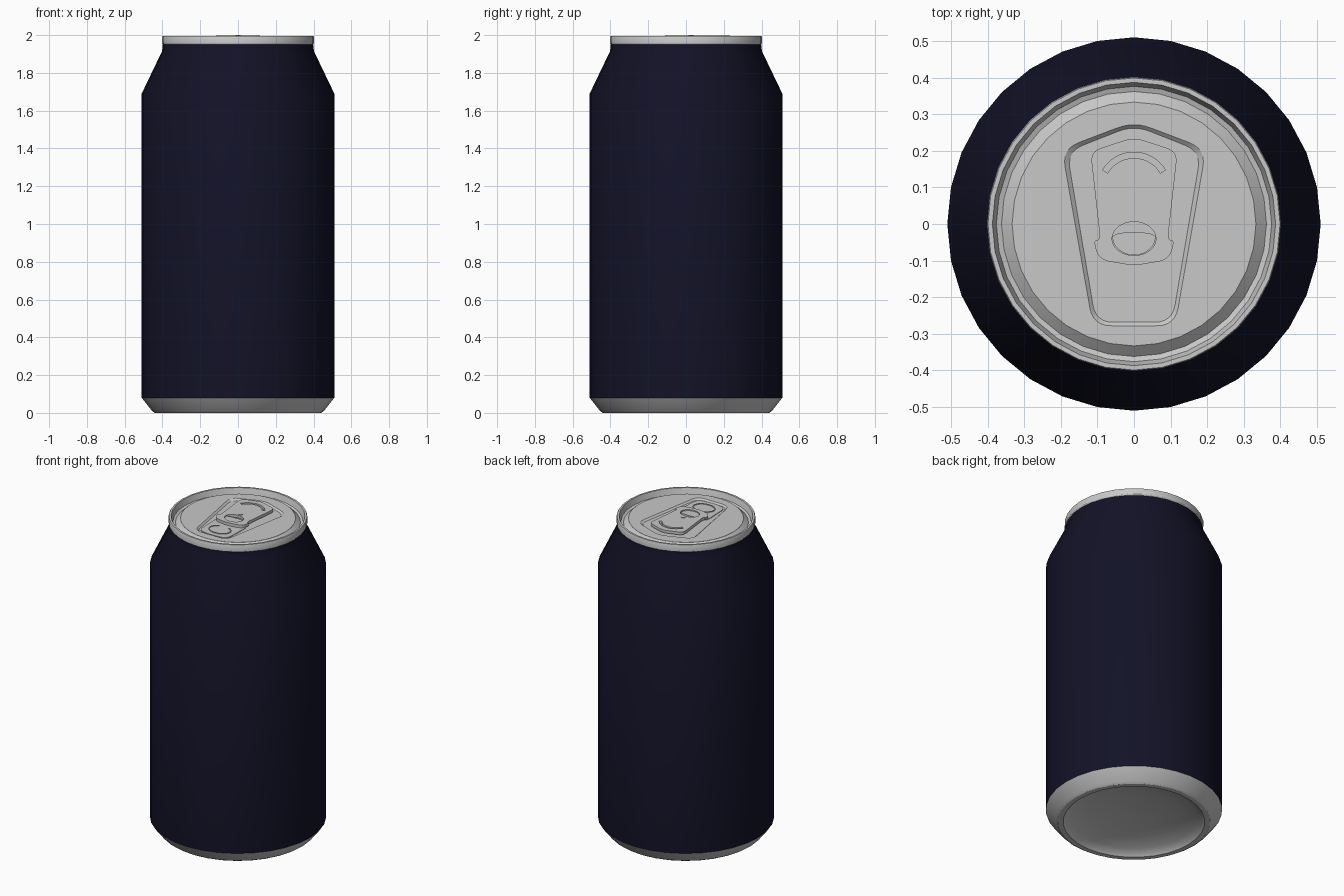
import bpy
import bmesh
from math import sin, cos, pi, radians
from mathutils import Vector

SEGMENTS = 32
PANEL_Z, FLOOR_Z, TAB_Z = 1.982, 1.972, 1.997

cube = bpy.data.objects.get("Cube")
if cube:
    bpy.data.objects.remove(cube, do_unlink=True)


def material(name, color, roughness):
    mat = bpy.data.materials.new(name)
    mat.use_nodes = True
    mat.diffuse_color = color
    shader = mat.node_tree.nodes["Principled BSDF"]
    shader.inputs["Base Color"].default_value = color
    shader.inputs["Roughness"].default_value = roughness
    return mat


navy = material("navy paint", (0.006, 0.006, 0.02, 1), 0.5)
silver = material("silver metal", (0.58, 0.58, 0.58, 1), 0.5)


def add_object(name, mesh, mat):
    mesh.name = name
    mesh.materials.clear()
    mesh.materials.append(mat)
    mesh.shade_smooth()
    mesh.set_sharp_from_angle(angle=radians(30))
    obj = bpy.data.objects.new(name, mesh)
    bpy.context.collection.objects.link(obj)
    return obj


def loft(name, rings, mat, cap=False):
    """Skin a list of equally long point rings."""
    bm = bmesh.new()
    loops = [[bm.verts.new(p) for p in ring] for ring in rings]
    count = len(loops[0])
    for a, b in zip(loops, loops[1:]):
        for i in range(count):
            j = (i + 1) % count
            bm.faces.new((a[i], a[j], b[j], b[i]))
    if cap:
        bm.faces.new(loops[-1])
    mesh = bpy.data.meshes.new(name)
    bm.to_mesh(mesh)
    bm.free()
    return add_object(name, mesh, mat)


def ellipse(cy, rx, ry, start=0, end=360, count=SEGMENTS):
    full = end - start == 360
    steps = count if full else count - 1
    angles = [radians(start + (end - start) * i / steps) for i in range(count)]
    return [(rx * cos(a), cy + ry * sin(a)) for a in angles]


def arc_band(cy, rx, ry, width, start, end):
    """Outline of a thin strip that follows an arc."""
    outer = ellipse(cy, rx + width / 2, ry + width / 2, start, end)
    inner = ellipse(cy, rx - width / 2, ry - width / 2, start, end)
    return outer + inner[::-1]


def lathe(name, profile, mat):
    rings = [[(x, y, z) for x, y in ellipse(0, r, r)] for r, z in profile]
    return loft(name, rings, mat, cap=profile[-1][0] < 0.1)


def rounded(half, radius, steps=6):
    """Mirror a half outline across x = 0 and round its corners."""
    mirrored = [(-x, y) for x, y in reversed(half) if x > 0]
    pts = [Vector(p) for p in half + mirrored]
    result = []
    for i, p in enumerate(pts):
        before, after = pts[i - 1] - p, pts[(i + 1) % len(pts)] - p
        a = p + before.normalized() * min(radius, before.length * 0.48)
        b = p + after.normalized() * min(radius, after.length * 0.48)
        for s in range(steps + 1):
            t = s / steps
            q = a * (1 - t) ** 2 + p * 2 * t * (1 - t) + b * t ** 2
            result.append((q.x, q.y))
    return result


def plate(name, outlines, bottom, top, mat=silver):
    """Flat plate; outlines after the first one are holes."""
    curve = bpy.data.curves.new(name, "CURVE")
    curve.dimensions = "2D"
    curve.fill_mode = "BOTH"
    curve.extrude = (top - bottom) / 2
    for outline in outlines:
        spline = curve.splines.new("POLY")
        spline.points.add(len(outline) - 1)
        for point, (x, y) in zip(spline.points, outline):
            point.co = (x, y, 0, 1)
        spline.use_cyclic_u = True
    helper = bpy.data.objects.new(name + " helper", curve)
    bpy.context.collection.objects.link(helper)
    depsgraph = bpy.context.evaluated_depsgraph_get()
    mesh = bpy.data.meshes.new_from_object(helper.evaluated_get(depsgraph))
    bpy.data.objects.remove(helper, do_unlink=True)
    bpy.data.curves.remove(curve)
    obj = add_object(name, mesh, mat)
    obj.location.z = (top + bottom) / 2
    return obj


# Painted wall with tapered shoulder and neck
lathe("can_body", [(0.51, 0.08), (0.51, 1.69), (0.402, 1.915), (0.398, 1.95)], navy)

# Bare metal base: chamfer, foot ring and inward dome
lathe("can_base", [(0.51, 0.08), (0.455, 0.01), (0.44, 0), (0.41, 0), (0.398, 0.012),
                   (0.36, 0.03), (0.27, 0.052), (0.15, 0.068), (0.02, 0.074)][::1], silver)

# Rolled rim, countersink groove and slope up to the lid panel
lathe("lid_rim", [(0.398, 1.95), (0.402, 1.956), (0.402, 1.99), (0.399, 1.996),
                  (0.387, 1.996), (0.376, 1.96), (0.362, 1.955), (0.332, PANEL_Z)], silver)

# Lid panel with a sunken tapered recess
recess = rounded([(0, 0.28), (0.197, 0.205), (0.112, -0.278)], 0.05)
plate("lid_panel", [ellipse(0, 0.333, 0.333), recess], PANEL_Z - 0.003, PANEL_Z)
loft("lid_recess", [[(x, y, PANEL_Z) for x, y in recess],
                    [(x * 0.93, y * 0.965, FLOOR_Z) for x, y in recess]], silver, cap=True)

# Scored opening with a raised bead
mouth = rounded([(0.107, -0.05), (0.1, -0.255), (0, -0.266)], 0.045)
plate("mouth_panel", [mouth], FLOOR_Z - 0.002, FLOOR_Z + 0.004)
plate("mouth_bead", [arc_band(-0.182, 0.068, 0.05, 0.006, 120, 420)],
      FLOOR_Z + 0.003, FLOOR_Z + 0.008)

# Pull tab with finger slot and rivet window
tab = rounded([(0, 0.237), (0.119, 0.198), (0.092, -0.045), (0.112, -0.045),
               (0.095, -0.098), (0, -0.114)], 0.03)
slot = arc_band(0.096, 0.092, 0.092, 0.016, 31, 149)
window = ellipse(-0.04, 0.06, 0.046)
plate("pull_tab", [tab, slot, window], FLOOR_Z + 0.007, TAB_Z)

# Tongue inside the window and the small button above it
tongue = ellipse(-0.034, 0.059, 0.051, 180, 360) + ellipse(-0.034, 0.057, 0.012, 2, 178)
plate("tab_tongue", [tongue], FLOOR_Z + 0.007, TAB_Z - 0.006)
plate("tab_button", [ellipse(0.026, 0.013, 0.013, count=16)], TAB_Z - 0.002, 2.0)

# Face the lathed shells outward: base and lid wind the same way as the wall
for name in ("can_body", "can_base", "lid_rim", "lid_recess"):
    mesh = bpy.data.objects[name].data
    bm = bmesh.new()
    bm.from_mesh(mesh)
    bm.normal_update()
    first = max(bm.faces, key=lambda f: f.calc_center_median().xy.length)
    center = first.calc_center_median()
    outward = Vector((center.x, center.y, 0)).dot(first.normal)
    if (outward < 0) != (name == "lid_recess"):
        bmesh.ops.reverse_faces(bm, faces=bm.faces[:])
    bm.to_mesh(mesh)
    bm.free()
